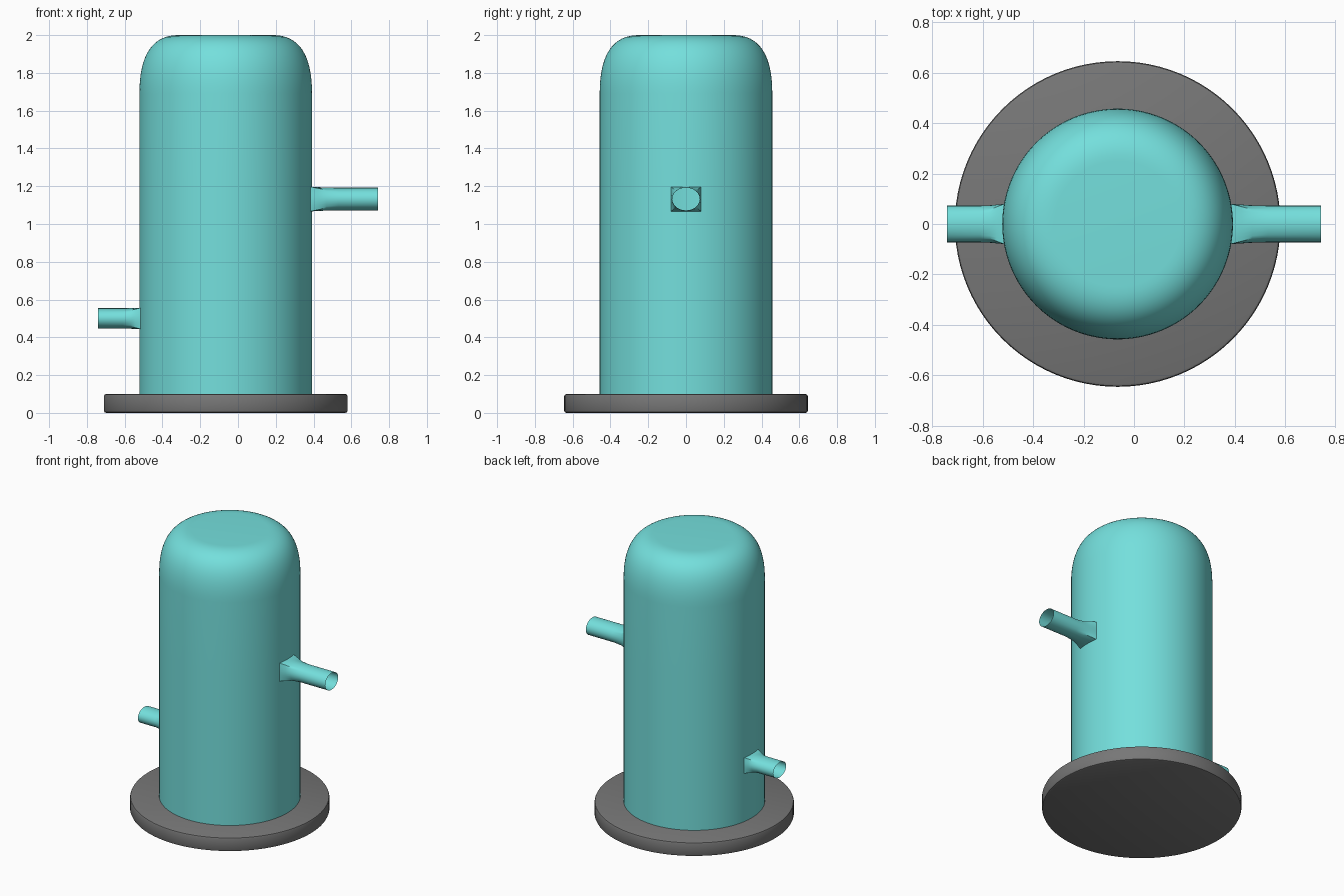
import bpy, bmesh, math
from mathutils import Vector

default = bpy.data.objects.get("Cube")
if default:
    bpy.data.objects.remove(default, do_unlink=True)

AXIS_X = -0.065
RADIUS = 0.457


def material(name, rgb):
    mat = bpy.data.materials.new(name)
    mat.use_nodes = True
    mat.diffuse_color = (*rgb, 1)
    mat.node_tree.nodes["Principled BSDF"].inputs["Base Color"].default_value = (*rgb, 1)
    return mat


def lathe(bm, profile, steps):
    """Spin a list of (radius, height) points around the z axis."""
    verts = [bm.verts.new((r, 0, z)) for r, z in profile]
    edges = [bm.edges.new(pair) for pair in zip(verts, verts[1:])]
    bmesh.ops.spin(bm, geom=verts + edges, cent=(0, 0, 0), axis=(0, 0, 1),
                   angle=math.tau, steps=steps)
    bmesh.ops.remove_doubles(bm, verts=bm.verts, dist=1e-4)


def finish(bm, name, mat):
    bmesh.ops.recalc_face_normals(bm, faces=bm.faces)
    mesh = bpy.data.meshes.new(name)
    bm.to_mesh(mesh)
    bm.free()
    mesh.materials.append(mat)
    obj = bpy.data.objects.new(name, mesh)
    obj.location.x = AXIS_X
    bpy.context.collection.objects.link(obj)
    bpy.ops.object.select_all(action='DESELECT')
    obj.select_set(True)
    bpy.context.view_layer.objects.active = obj
    bpy.ops.object.shade_smooth_by_angle(angle=math.radians(40))
    return obj


def add_pipe(bm, side, end, zc, root_h, end_y, end_h):
    """Open a rectangular patch in the wall and draw it out into an oval tube."""
    root_y = RADIUS * math.sin(math.radians(10))
    patch = []
    for f in bm.faces:
        c = f.calc_center_median()
        if c.x * side > 0 and abs(c.y) < root_y and abs(c.z - zc) < root_h:
            patch.append(f)
    inside = set(patch)
    rim = [e for e in {e for f in patch for e in f.edges}
           if not all(f in inside for f in e.link_faces)]
    bmesh.ops.delete(bm, geom=patch, context='FACES')
    wall_x = side * RADIUS
    # Each ring: distance along the pipe, and how round it has become
    for along, roundness in ((0.1, 0.4), (0.22, 0.8), (0.4, 1), (1, 1)):
        geom = bmesh.ops.extrude_edge_only(bm, edges=rim)["geom"]
        ring = [g for g in geom if isinstance(g, bmesh.types.BMVert)]
        new = set(ring)
        rim = [g for g in geom if isinstance(g, bmesh.types.BMEdge)
               and all(v in new for v in g.verts)]
        for v in ring:
            angle = math.atan2((v.co.z - zc) / root_h, v.co.y / root_y)
            c, s = math.cos(angle), math.sin(angle)
            k = 1 / max(abs(c), abs(s))
            square = Vector((0, root_y * c * k, zc + root_h * s * k))
            oval = Vector((0, end_y * c, zc + end_h * s))
            v.co = square.lerp(oval, roundness)
            v.co.x = wall_x + (end - wall_x) * along


teal = material("teal", (0.175, 0.74, 0.72))
grey = material("grey", (0.185, 0.185, 0.185))

# Round base plate with softened rims
R, H, B = 0.645, 0.1, 0.012
bm = bmesh.new()
lathe(bm, [(0, 0), (R - B, 0), (R - B * 0.3, B * 0.3), (R, B),
           (R, H - B), (R - B * 0.3, H - B * 0.3), (R - B, H), (0, H)], 96)
finish(bm, "base_plate", grey)

# Tank with a rounded shoulder; wall rows line up with the pipe openings
LOW, HIGH = (0.5, 0.056), (1.132, 0.065)
profile = [(RADIUS, 0.09)]
for zc, h in (LOW, HIGH):
    profile += [(RADIUS, zc + h * (i / 4 - 1)) for i in range(9)]
a, b, c = Vector((RADIUS, 1.69)), Vector((RADIUS, 2.0)), Vector((0.25, 2.0))
for i in range(17):
    t = i / 16
    profile.append(tuple(a * (1 - t) ** 2 + b * 2 * t * (1 - t) + c * t * t))
profile.append((0, 2.0))
bm = bmesh.new()
lathe(bm, profile, 144)

# Open pipes: long upper one on the left, short lower one on the right
add_pipe(bm, 1, 0.74 - AXIS_X, *HIGH, 0.073, 0.06)
add_pipe(bm, -1, -0.74 - AXIS_X, *LOW, 0.073, 0.054)
finish(bm, "tank_with_pipes", teal)
